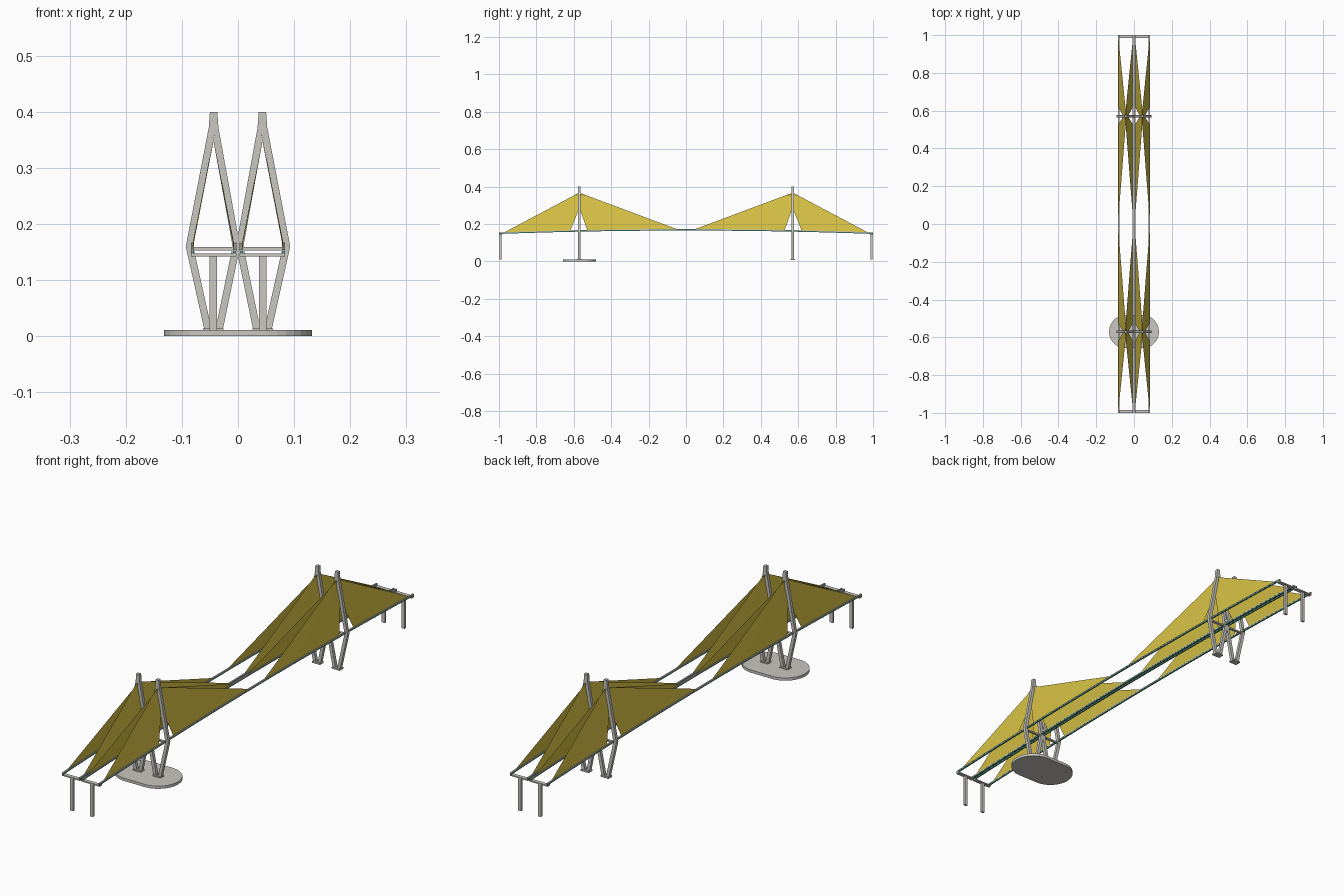
import bpy, bmesh, math
from mathutils import Vector

cube = bpy.data.objects.get("Cube")
if cube:
    bpy.data.objects.remove(cube, do_unlink=True)


def material(name, rgb):
    m = bpy.data.materials.new(name)
    m.use_nodes = True
    m.diffuse_color = (*rgb, 1)
    m.node_tree.nodes["Principled BSDF"].inputs["Base Color"].default_value = (*rgb, 1)
    return m


CONCRETE = material("pale concrete", (0.58, 0.57, 0.53))
YELLOW = material("cable yellow", (0.69, 0.54, 0.06))
GREEN = material("girder green", (0.09, 0.30, 0.21))

TOWER_Y = 0.57
SIDES = (-1, 1)


def finish(name, bm, mat):
    me = bpy.data.meshes.new(name)
    bm.to_mesh(me)
    bm.free()
    me.materials.append(mat)
    ob = bpy.data.objects.new(name, me)
    bpy.context.collection.objects.link(ob)
    return ob


def prism(name, points, offset, mat):
    """Extrude a planar outline along an offset."""
    bm = bmesh.new()
    face = bm.faces.new([bm.verts.new(p) for p in points])
    ext = bmesh.ops.extrude_face_region(bm, geom=[face])
    bmesh.ops.translate(bm, vec=Vector(offset),
                        verts=[g for g in ext["geom"] if isinstance(g, bmesh.types.BMVert)])
    bmesh.ops.recalc_face_normals(bm, faces=bm.faces)
    return finish(name, bm, mat)


def box(name, x0, x1, y0, y1, z0, z1, mat):
    return prism(name, [(x0, y0, z0), (x1, y0, z0), (x1, y1, z0), (x0, y1, z0)],
                 (0, 0, z1 - z0), mat)


def deck_z(y):
    """Underside height of the gently arched deck."""
    return 0.165 - 0.018 * y * y


def girder(name, x, width, lift, height, mat):
    """Edge girder following the deck arch."""
    ys = [i / 12 for i in range(-12, 13)]
    low = [(x - width / 2, y, deck_z(y) + lift) for y in ys]
    high = [(px, y, z + height) for px, y, z in reversed(low)]
    return prism(name, low + high, (width, 0, 0), mat)


def leg(name, path, y):
    """Bent tower leg with constant width, sawn level at each joint."""
    w, t = 0.0066, 0.0065
    pts = [(x - w, y - t, z) for x, z in path] + [(x + w, y - t, z) for x, z in reversed(path)]
    return prism(name, pts, (0, 2 * t, 0), CONCRETE)


def cable_sheet(name, side, top_x, deck_x, y, direction, reach):
    """Fan of stay cables between the tower and one deck edge."""
    bm = bmesh.new()
    top, low = 0.365, 0.168
    heights = (0.365, 0.335, 0.305, 0.27)
    rows = []
    for h, r in zip(heights, reach):
        f = (top - h) / (top - low)
        end = y + direction * r
        a = bm.verts.new((side * (top_x + (deck_x - top_x) * f), y + direction * 0.006, h))
        b = bm.verts.new((side * deck_x, end, deck_z(end) + 0.008))
        rows.append((a, b))
    for (a, b), (c, d) in zip(rows, rows[1:]):
        bm.faces.new((a, b, d, c))
    bmesh.ops.recalc_face_normals(bm, faces=bm.faces)
    return finish(name, bm, YELLOW)


# Oval island under the front tower
oval = []
for i in range(32):
    a = 2 * math.pi * (i + 0.5) / 32
    oval.append((0.088 * math.cos(a) + math.copysign(0.044, math.cos(a)),
                 -TOWER_Y + 0.088 * math.sin(a), 0))
prism("island_base", oval, (0, 0, 0.011), CONCRETE)

for s in SIDES:
    label = "left" if s > 0 else "right"

    # Deck edge girders with pale kerbs
    for part, x in (("outer", 0.081), ("inner", 0.006)):
        girder(f"{label}_{part}_girder", s * x, 0.005, 0, 0.005, GREEN)
        girder(f"{label}_{part}_kerb", s * x, 0.006, 0.005, 0.003, CONCRETE)

    for e in SIDES:
        end = "back" if e > 0 else "front"
        y = e * TOWER_Y

        # Diamond tower legs, footing and cross beam
        outer = [(0.053, 0.01), (0.0865, 0.16), (0.0455, 0.372), (0.0435, 0.4)]
        inner = [(0.034, 0.01), (0.003, 0.16), (0.0415, 0.372), (0.0435, 0.4)]
        for part, path in (("outer", outer), ("inner", inner)):
            leg(f"{end}_{label}_{part}_leg", [(s * x, z) for x, z in path], y)
        box(f"{end}_{label}_footing", s * 0.026, s * 0.062, y - 0.012, y + 0.012,
            0.008, 0.014, CONCRETE)
        box(f"{end}_{label}_tower_beam", s * 0.003, s * 0.084, y - 0.005, y + 0.005,
            0.153, 0.159, CONCRETE)

        # End pier with its cap and closing beam
        box(f"{end}_{label}_pier", s * 0.037, s * 0.051, e * 0.987, e * 0.996,
            0.01, 0.143, CONCRETE)
        box(f"{end}_{label}_pier_cap", s * 0.003, s * 0.084, e * 0.985, e * 1.0,
            0.142, 0.147, CONCRETE)

        # Cable fans toward the shore and toward midspan
        for part, top_x, deck_x in (("outer", 0.041, 0.081), ("inner", 0.047, 0.007)):
            cable_sheet(f"{end}_{label}_{part}_shore_cables", s, top_x, deck_x, y, e,
                        (0.40, 0.30, 0.19, 0.048))
            cable_sheet(f"{end}_{label}_{part}_span_cables", s, top_x, deck_x, y, -e,
                        (0.52, 0.35, 0.20, 0.042))
